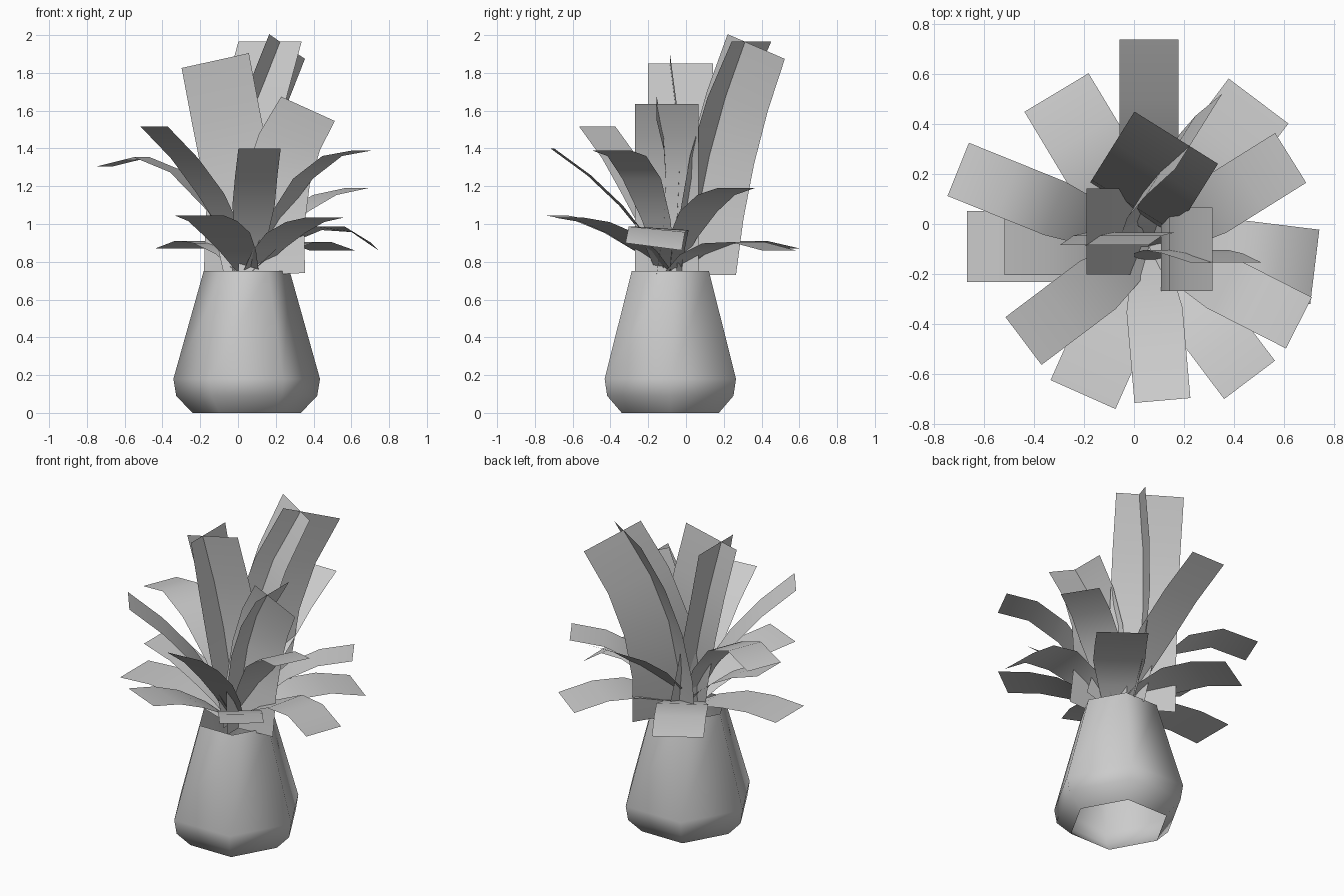
import bpy, bmesh, math
from mathutils import Vector, Matrix

if "Cube" in bpy.data.objects:
    bpy.data.objects.remove(bpy.data.objects["Cube"], do_unlink=True)

grey = bpy.data.materials.new("light_grey")
grey.use_nodes = True
colour = (0.6, 0.6, 0.6, 1)
grey.diffuse_color = colour
grey.node_tree.nodes["Principled BSDF"].inputs["Base Color"].default_value = colour

CENTRE = Vector((0.06, -0.09, 0))


def finish(name, bm):
    mesh = bpy.data.meshes.new(name)
    bm.to_mesh(mesh)
    bm.free()
    mesh.materials.append(grey)
    for f in mesh.polygons:
        f.use_smooth = True
    obj = bpy.data.objects.new(name, mesh)
    bpy.context.collection.objects.link(obj)


def bezier(a, b, c, steps=4):
    """Parameter, point and tangent along a quadratic curve."""
    out = []
    for i in range(steps + 1):
        t = i / steps
        point = a * (1 - t) ** 2 + b * 2 * t * (1 - t) + c * t * t
        out.append((t, point, ((b - a) * (1 - t) + (c - b) * t).normalized()))
    return out


def strip(bm, rows):
    """Ribbon of quads through pairs of edge points."""
    rows = [[bm.verts.new(p) for p in row] for row in rows]
    for (a, b), (c, d) in zip(rows, rows[1:]):
        bm.faces.new((a, b, d, c))


# Six-sided open pot wall, widest near the foot
def pot():
    bm = bmesh.new()
    rings = []
    for radius, z in ((0.287, 0), (0.373, 0.09), (0.388, 0.18), (0.228, 0.75)):
        rings.append([bm.verts.new((0.046 + radius * math.cos(a), -0.083 + 1.035 * radius * math.sin(a), z))
                      for a in (math.radians(60 * i) for i in range(6))])
    for low, high in zip(rings, rings[1:]):
        for i in range(6):
            j = (i + 1) % 6
            bm.faces.new((low[i], low[j], high[j], high[i]))
    finish("pot", bm)


# Single arching leaf
def leaf(name, heading, width, tip, bend, roll=0):
    turn = Matrix.Rotation(math.radians(heading), 3, "Z")
    path = bezier(Vector((0, 0, 0.73)), Vector((bend[0], 0, bend[1])), Vector((tip[0], 0, tip[1])))
    rows = []
    for t, p, _ in path:
        half = Vector((0, 1, roll * t)) * (width / 2 * min(1, 0.4 + 1.4 * t))
        rows.append([CENTRE + turn @ (p - half), CENTRE + turn @ (p + half)])
    bm = bmesh.new()
    strip(bm, rows)
    finish(name, bm)


# Upright leaf made of a flat blade crossed by a bowed fin
def crossed_leaf(name, heading, width, base, lean, bend, height, tilt):
    turn = Matrix.Rotation(math.radians(heading), 3, "Z")
    path = bezier(Vector((0, 0, 0.73)), Vector((bend[0], 0, bend[1])), Vector((lean, 0, height)))
    side = Vector((0, width, 0))
    blade, fin = [], []
    for t, p, tangent in path:
        out = side.cross(tangent)
        out.z *= tilt
        bow = p + side * (0.6 * t * (1 - t))
        blade.append([p - side * 0.34, p + side * 0.66])
        fin.append([bow - out * 0.32, bow + out * 0.73])
    bm = bmesh.new()
    for rows in (blade, fin):
        strip(bm, [[Vector(base) + turn @ q for q in row] for row in rows])
    finish(name, bm)


pot()

# Drooping lower ring
low = ((53, 0.3, (0.73, 0.86), (0.3, 1.0)), (121, 0.3, (0.72, 0.87), (0.3, 1.0)),
       (180, 0.285, (0.73, 0.875), (0.3, 0.93)), (246, 0.285, (0.65, 1.045), (0.3, 1.02)),
       (-53, 0.255, (0.67, 1.035), (0.3, 1.02)), (-7, 0.3, (0.67, 0.88), (0.4, 1.15), -0.13))
# Rising upper ring
high = ((90, 0.235, (0.83, 1.41), (0.3, 1.15)), (32, 0.235, (0.67, 1.19), (0.25, 1.17)),
        (-27, 0.23, (0.675, 1.39), (0.3, 1.42)), (-85, 0.225, (0.62, 1.4), (0.2, 1.13)),
        (217, 0.24, (0.63, 1.515), (0.2, 1.2)), (158, 0.23, (0.825, 1.305), (0.4, 1.53)),
        (180, 0.23, (0.58, 1.12), (0.2, 1.03)))
for label, ring in (("lower", low), ("upper", high)):
    for i, spec in enumerate(ring):
        leaf(f"{label}_leaf_{i + 1}", *spec)

# Tall middle leaves
crossed_leaf("tall_back_leaf", 58, 0.395, (0.04, 0.02, 0), 0.345, (0, 1.38), 1.965, 0.62)
crossed_leaf("tall_right_leaf", 0, 0.345, (0.04, -0.085, 0), -0.23, (-0.12, 1.25), 1.85, 1.2)
crossed_leaf("tall_left_leaf", 0, 0.335, (0.11, -0.155, 0), 0.205, (-0.04, 1.3), 1.635, 0.62)
